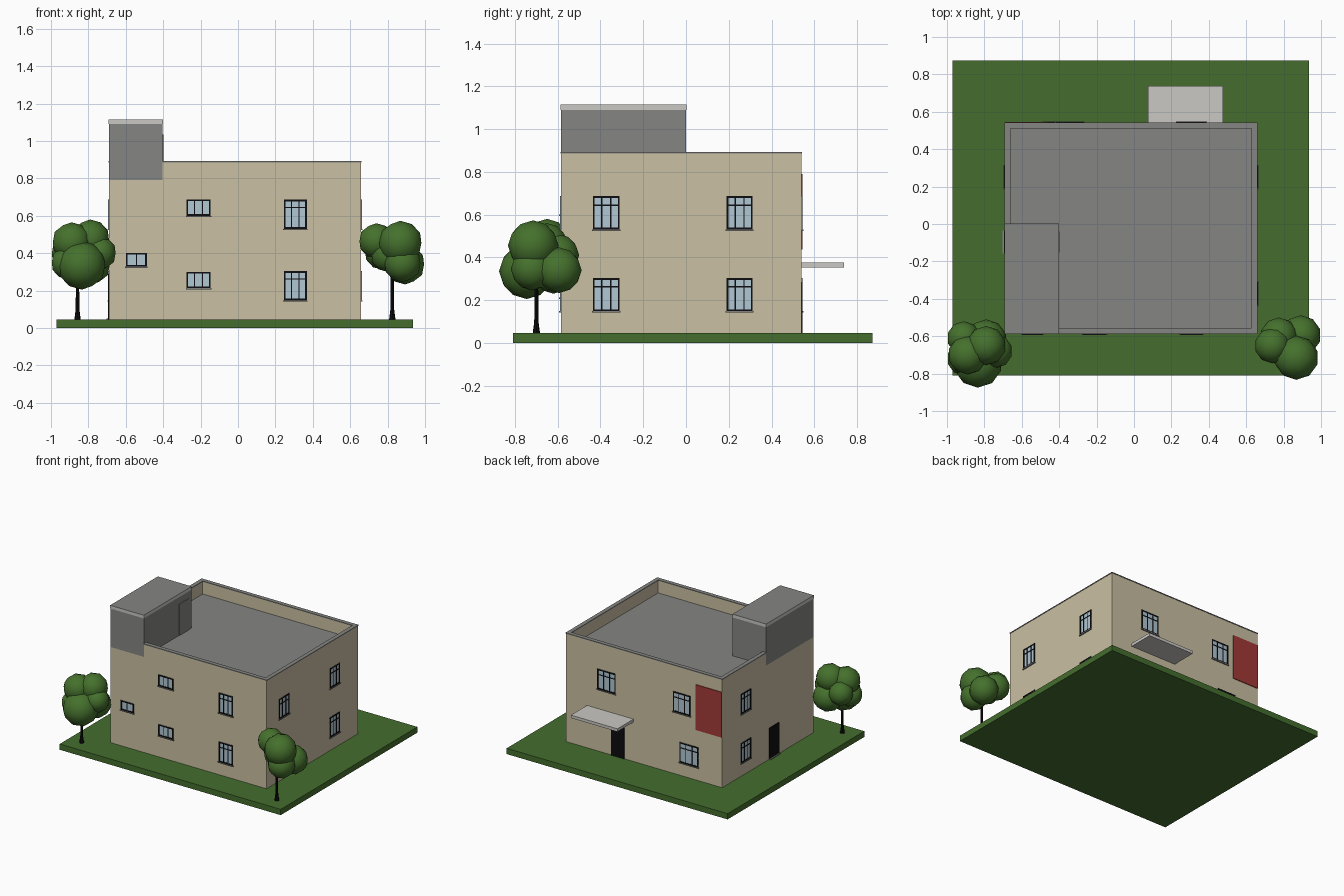
import bpy, bmesh
from mathutils import Matrix, Vector

if "Cube" in bpy.data.objects:
    bpy.data.objects.remove(bpy.data.objects["Cube"])

def material(name, r, g, b):
    m = bpy.data.materials.new(name)
    m.diffuse_color = (r, g, b, 1)
    m.use_nodes = True
    m.node_tree.nodes["Principled BSDF"].inputs["Base Color"].default_value = m.diffuse_color
    return m

BEIGE = material("beige_wall", .59, .525, .365)
GREY = material("roof_grey", .235, .235, .228)
LIGHT = material("light_concrete", .59, .58, .55)
GRASS = material("grass_green", .058, .155, .027)
LEAF = material("leaf_green", .06, .165, .026)
BLACK = material("black_frame", .004, .004, .005)
GLASS = material("pale_blue_glass", .44, .57, .65)
RED = material("red_panel", .36, .042, .037)

# House outline
X0, X1, Y0, Y1 = -.69, .657, -.585, .54
G, ROOF, TOP = .045, .79, .893

def finish(name, bm, *mats):
    me = bpy.data.meshes.new(name)
    bm.to_mesh(me)
    bm.free()
    for m in mats:
        me.materials.append(m)
    ob = bpy.data.objects.new(name, me)
    bpy.context.collection.objects.link(ob)
    return ob

def boxes(name, items, mat, top_mat=None):
    """One object from boxes (x0,x1,y0,y1,z0,z1); upward faces may get top_mat."""
    bm = bmesh.new()
    for x0, x1, y0, y1, z0, z1 in items:
        mtx = Matrix.Translation(((x0+x1)/2, (y0+y1)/2, (z0+z1)/2)) @ \
            Matrix.Diagonal((abs(x1-x0), abs(y1-y0), abs(z1-z0), 1))
        bmesh.ops.create_cube(bm, size=1, matrix=mtx)
    bm.normal_update()
    if top_mat:
        for f in bm.faces:
            f.material_index = int(f.normal.z > .9)
    return finish(name, bm, mat, *([top_mat] if top_mat else []))

def on_wall(side, u0, u1, z0, z1, depth, back=-.004):
    """Box lying on one wall, sticking out by depth."""
    base, sign = {"front": (Y0, -1), "back": (Y1, 1), "left": (X0, -1), "right": (X1, 1)}[side]
    a, b = sorted((base + sign*back, base + sign*depth))
    return (u0, u1, a, b, z0, z1) if side in ("front", "back") else (a, b, u0, u1, z0, z1)

def window(name, side, u0, u1, z0, z1, panes=3, transom=True):
    t, h = .009, .003
    boxes(name + "_glass", [on_wall(side, u0, u1, z0, z1, .002)], GLASS)
    bars = [(u0, u0+t, z0, z1), (u1-t, u1, z0, z1), (u0, u1, z0, z0+t), (u0, u1, z1-t, z1)]
    for i in range(1, panes):
        c = u0 + (u1-u0)*i/panes
        bars.append((c-h, c+h, z0, z1))
    if transom:
        c = z1 - (z1-z0)*.27
        bars.append((u0, u1, c-h, c+h))
    boxes(name + "_frame", [on_wall(side, *b, .005) for b in bars], BLACK)
    boxes(name + "_sill", [on_wall(side, u0-.004, u1+.004, z0-.007, z0, .009)], GREY)

# Lawn, main block and flat roof
boxes("lawn", [(-.97, .935, -.81, .873, 0, G)], GRASS)
boxes("house_walls", [(X0, X1, Y0, Y1, G-.01, ROOF)], BEIGE, GREY)

# Stair tower with light-edged roof slab
TX = -.403
boxes("stair_tower", [(X0, TX, Y0, 0, ROOF, 1.09)], GREY)
boxes("stair_tower_slab", [(X0-.002, TX+.002, Y0-.002, .002, 1.09, 1.115)], LIGHT, GREY)
boxes("roof_door", [(TX-.005, TX+.004, -.152, -.04, ROOF, 1.035)], GREY)

# Parapet around the roof, with a thin cap
W = .026
def parapet(z0, z1, o):
    return [(TX, X1+o, Y0-o, Y0+W+o, z0, z1), (X0-o, X1+o, Y1-W-o, Y1+o, z0, z1),
            (X1-W-o, X1+o, Y0+W+o, Y1-W-o, z0, z1), (X0-o, X0+W+o, 0, Y1-W-o, z0, z1)]
boxes("parapet", parapet(ROOF, TOP-.007, 0), BEIGE)
boxes("parapet_cap", parapet(TOP-.007, TOP, .003), GREY)

# Windows: tall ones share two rows of heights
HI, LO = (.53, .686), (.148, .304)
window("front_small_upper", "front", -.275, -.147, .6, .687, 3, False)
window("front_small_lower", "front", -.275, -.147, .213, .3, 3, False)
window("front_stair", "front", -.6, -.487, .328, .401, 2, False)
for row, (a, b) in (("upper", HI), ("lower", LO)):
    window("front_tall_" + row, "front", .245, .368, a, b)
    window("right_a_" + row, "right", -.436, -.31, a, b)
    window("right_b_" + row, "right", .189, .312, a, b)
    window("left_" + row, "left", .189, .312, a, b)
window("back_a_upper", "back", .228, .385, *HI)
window("back_b_upper", "back", -.418, -.268, *HI)
window("back_lower", "back", -.485, -.325, *LO)

# Doors, steps, canopy and red wall panel
boxes("back_door", [on_wall("back", .152, .266, G, .285, .005)], BLACK)
boxes("left_door", [on_wall("left", -.157, -.035, G, .29, .005)], BLACK)
boxes("left_door_step", [on_wall("left", -.157, -.035, G, G+.007, .014)], GREY)
boxes("back_canopy", [(.075, .475, Y1-.005, .738, .352, .375)], LIGHT)
boxes("red_wall_panel", [on_wall("back", X0, -.465, .437, ROOF, .006)], RED)

# Trees: tapered trunk and a cluster of low-poly leaf balls
def tree(name, x, y, balls):
    bm = bmesh.new()
    for r0, r1, z0, z1 in ((.017, .010, G, .1), (.010, .008, .1, .34)):
        bmesh.ops.create_cone(bm, cap_ends=True, segments=8, radius1=r0, radius2=r1, depth=z1-z0,
                              matrix=Matrix.Translation((x, y, (z0+z1)/2)))
    finish(name + "_trunk", bm, BLACK)
    bm = bmesh.new()
    for bx, by, bz, r in balls:
        bmesh.ops.create_icosphere(bm, subdivisions=2, radius=r, matrix=Matrix.Translation((bx, by, bz)))
    for f in bm.faces:
        f.smooth = True
    finish(name + "_crown", bm, LEAF)

tree("left_tree", -.858, -.70, [
    (-.835, -.745, .335, .13), (-.79, -.65, .475, .105), (-.89, -.70, .46, .105),
    (-.91, -.61, .40, .09), (-.74, -.68, .40, .09), (-.91, -.72, .35, .09),
    (-.79, -.62, .34, .11)])
tree("right_tree", .825, -.70, [
    (.868, -.715, .455, .118), (.893, -.595, .34, .107), (.74, -.65, .465, .095),
    (.775, -.60, .41, .10), (.80, -.67, .39, .09), (.88, -.72, .345, .10)])
